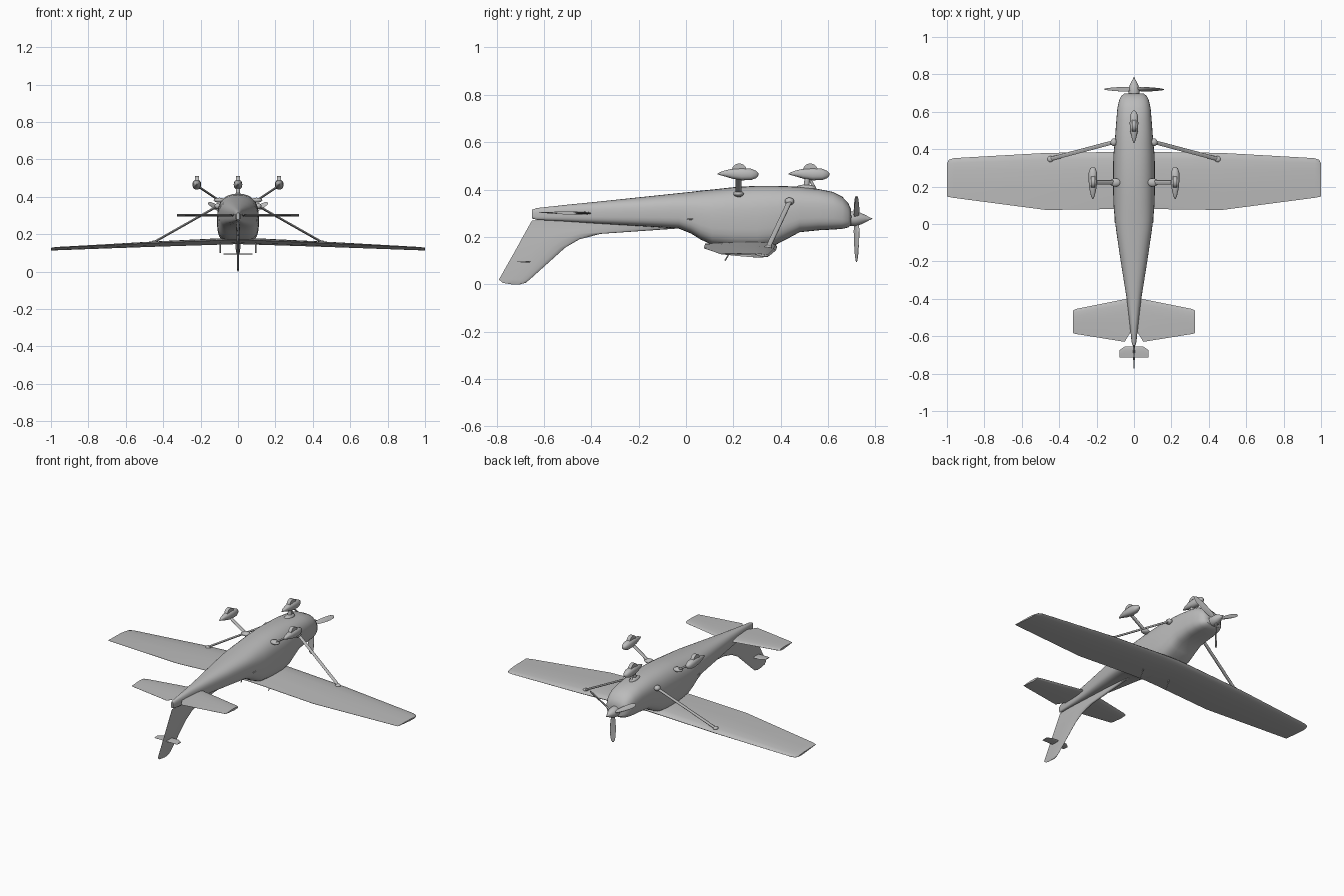
import bpy, bmesh, math
from mathutils import Vector, Matrix

if "Cube" in bpy.data.objects:
    bpy.data.objects.remove(bpy.data.objects["Cube"])

grey = bpy.data.materials.new("plain grey")
grey.use_nodes = True
COLOUR = (0.5, 0.5, 0.5, 1)
grey.diffuse_color = COLOUR
grey.node_tree.nodes["Principled BSDF"].inputs["Base Color"].default_value = COLOUR


def finish(name, bm, angle=40):
    bmesh.ops.recalc_face_normals(bm, faces=bm.faces)
    mesh = bpy.data.meshes.new(name)
    bm.to_mesh(mesh)
    bm.free()
    mesh.materials.append(grey)
    obj = bpy.data.objects.new(name, mesh)
    bpy.context.collection.objects.link(obj)
    bpy.ops.object.select_all(action='DESELECT')
    obj.select_set(True)
    bpy.context.view_layer.objects.active = obj
    bpy.ops.object.shade_smooth_by_angle(angle=math.radians(angle))
    return obj


def skin(name, rings, angle=40):
    """Bridge closed rings of points and cap both ends."""
    bm = bmesh.new()
    loops = [[bm.verts.new(p) for p in ring] for ring in rings]
    n = len(loops[0])
    for a, b in zip(loops, loops[1:]):
        for i in range(n):
            j = (i + 1) % n
            bm.faces.new((a[i], a[j], b[j], b[i]))
    bm.faces.new(loops[0])
    bm.faces.new(loops[-1])
    return finish(name, bm, angle)


def body(name, sections, x=0, upper=2.5, lower=3.5, n=32):
    """Rounded body along y from (y, top, bottom, half width) sections."""
    rings = []
    for y, top, bottom, half in sections:
        mid, tall, ring = (top + bottom) / 2, (top - bottom) / 2, []
        for i in range(n):
            t = 2 * math.pi * i / n
            c, s = math.cos(t), math.sin(t)
            e = 2 / (upper if s > 0 else lower)
            ring.append((x + half * math.copysign(abs(c) ** e, c), y,
                         mid + tall * math.copysign(abs(s) ** e, s)))
        rings.append(ring)
    return skin(name, rings)


# Airfoil: chord fraction from the leading edge, half thickness fraction
FOIL = [(0, 0), (.03, .25), (.12, .42), (.3, .5), (.6, .36), (1, .03)]


def panel(name, sections, normal):
    """Airfoil surface from (leading point, trailing point, thickness)."""
    rings = []
    for lead, trail, thick in sections:
        a, b, n = Vector(lead), Vector(trail), Vector(normal).normalized()
        up = [a.lerp(b, f) + n * thick * h for f, h in FOIL]
        low = [a.lerp(b, f) - n * thick * h for f, h in FOIL[:0:-1]]
        rings.append(up + low)
    return skin(name, rings, 35)


def bar(name, start, end, width, thick):
    """Streamlined bar, wide along y."""
    a, b = Vector(start), Vector(end)
    half = Vector((0, width / 2, 0))
    return panel(name, [(p + half, p - half, thick) for p in (a, b)],
                 (b - a).cross(half))


def ball(name, centre, size):
    bm = bmesh.new()
    m = Matrix.Translation(centre) @ Matrix.Diagonal((*size, 1))
    bmesh.ops.create_uvsphere(bm, u_segments=20, v_segments=12, radius=1, matrix=m)
    return finish(name, bm)


def rod(name, start, end, r1, r2=None, n=16):
    a, b = Vector(start), Vector(end)
    turn = (b - a).to_track_quat('Z', 'Y').to_matrix().to_4x4()
    bm = bmesh.new()
    bmesh.ops.create_cone(bm, cap_ends=True, segments=n, radius1=r1,
                          radius2=r1 if r2 is None else r2, depth=(b - a).length,
                          matrix=Matrix.Translation((a + b) / 2) @ turn)
    return finish(name, bm)


# Inverted fuselage with the cabin bulge below
body("fuselage", [
    (-.65, .315, .278, .008), (-.63, .322, .272, .013), (-.5, .336, .265, .027),
    (-.4, .346, .258, .039), (-.2, .367, .246, .071), (-.03, .385, .235, .096),
    (.02, .39, .215, .102), (.06, .395, .19, .106), (.11, .40, .166, .11),
    (.2, .41, .155, .112), (.3, .416, .152, .112), (.37, .416, .162, .11),
    (.43, .414, .193, .104), (.48, .411, .22, .1), (.56, .402, .228, .094),
    (.62, .39, .231, .089), (.66, .37, .234, .08), (.685, .343, .24, .068),
    (.697, .318, .25, .052)])

# Wing, one piece from tip to tip
half_wing = [(0, .385, .08, .167, .034), (.1, .385, .08, .164, .034),
             (.47, .38, .075, .149, .028), (.965, .352, .14, .126, .017),
             (.99, .343, .145, .124, .014), (1, .322, .147, .123, .01)]
span = [(-x, *rest) for x, *rest in half_wing[:0:-1]] + half_wing
panel("wing", [((x, lead, z - .006), (x, trail, z + .004), t)
               for x, lead, trail, z, t in span], (0, 0, 1))

# Tail surfaces
half_tail = [(.01, -.395, -.565), (.05, -.402, -.63), (.31, -.454, -.588),
             (.325, -.462, -.584)]
for s, side in ((1, "left"), (-1, "right")):
    panel(side + "_stabilizer", [((s * x, lead, .3), (s * x, trail, .303), .014)
                                 for x, lead, trail in half_tail], (0, 0, 1))
panel("fin", [((0, lead, z), (0, trail, z), t) for z, lead, trail, t in [
    (.27, -.03, -.65, .02), (.235, -.04, -.67, .02), (.213, -.36, -.682, .018),
    (.19, -.45, -.695, .017), (.155, -.51, -.714, .016), (.02, -.66, -.79, .01),
    (.006, -.677, -.775, .008), (0, -.7, -.74, .005)]], (1, 0, 0))
panel("fin_plate", [((x, lead, .095), (x, trail, .095), .006) for x, lead, trail in
                    [(-.078, -.675, -.713), (-.05, -.655, -.713),
                     (.05, -.655, -.713), (.078, -.675, -.713)]], (0, 0, 1))

# Spinner and three propeller blades
HUB = Vector((0, .72, .277))
body("spinner", [(y, HUB.z + r, HUB.z - r, r) for y, r in
                 [(.69, .03), (.715, .031), (.735, .026), (.757, .016),
                  (.775, .006), (.787, .001)]], upper=2, lower=2, n=20)
for k in range(3):
    turn = Matrix.Rotation(math.radians(120 * k), 3, 'Y')
    blade = []
    for r, chord, pitch, thick in [(.015, .018, 60, .012), (.05, .03, 50, .009),
                                   (.1, .034, 38, .007), (.15, .03, 28, .005),
                                   (.175, .02, 24, .004), (.183, .008, 22, .003)]:
        p = math.radians(pitch)
        half = Vector((math.cos(p), math.sin(p), 0)) * chord / 2
        mid = Vector((0, 0, -r))
        blade.append((HUB + turn @ (mid + half), HUB + turn @ (mid - half), thick))
    panel(f"propeller_blade_{k + 1}", blade, turn @ Vector((-.6, .8, 0)))


# Wheel with a teardrop cover, around the axle position
def wheel(name, x, y):
    body(name + "_cover", [(y + d, .466 + up, .466 - down, half)
         for d, up, down, half in [
             (-.092, .002, .002, .003), (-.07, .012, .008, .011),
             (-.03, .022, .02, .02), (.01, .025, .027, .023),
             (.05, .022, .026, .022), (.073, .012, .017, .014),
             (.081, .002, .006, .004)]][::1], x, 2.4, 2.4, 20)
    rod(name, (x - .011, y, .478), (x + .011, y, .478), .032, n=24)


wheel("nose_wheel", 0, .525)
rod("nose_gear_leg", (0, .505, .39), (0, .515, .46), .012)
ball("nose_gear_fairing", (0, .505, .405), (.022, .045, .016))
rod("nose_gear_link", (0, .55, .395), (0, .525, .44), .006)

for s, side in ((1, "left"), (-1, "right")):
    # Main gear
    wheel(side + "_main_wheel", s * .22, .225)
    bar(side + "_gear_leg", (s * .085, .222, .37), (s * .22, .222, .46), .024, .012)
    ball(side + "_gear_fairing", (s * .1, .222, .382), (.03, .022, .013))
    # Wing strut and its end fairings
    bar(side + "_strut", (s * .1, .44, .355), (s * .45, .347, .157), .022, .012)
    ball(side + "_strut_fairing", (s * .108, .437, .35), (.018, .02, .016))
    ball(side + "_strut_foot", (s * .447, .347, .158), (.016, .016, .009))
    # Thin rods beneath the cabin
    rod(side + "_aerial", (s * .095, .2, .16), (s * .095, .165, .1), .003, n=8)
    # Cowl intakes
    ball(side + "_cowl_intake", (s * .04, .687, .285), (.017, .012, .012))
    # Step on the fuselage side
    ball(side + "_side_vent", (s * .099, .02, .275), (.006, .016, .003))
